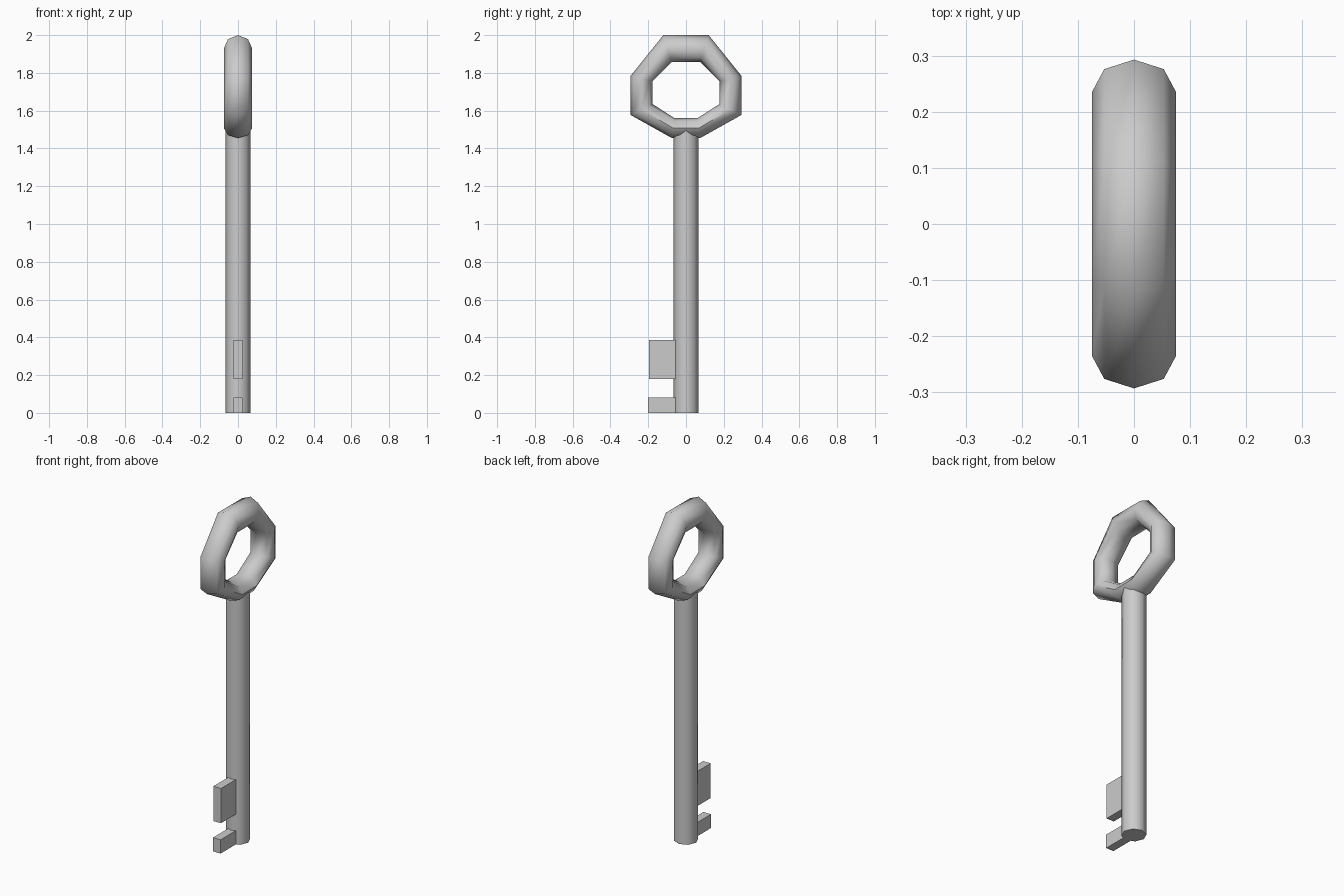
import bpy, bmesh, math

if "Cube" in bpy.data.objects:
    bpy.data.objects.remove(bpy.data.objects["Cube"])


def finish(name, bm, angle):
    bmesh.ops.recalc_face_normals(bm, faces=bm.faces)
    me = bpy.data.meshes.new(name)
    bm.to_mesh(me)
    bm.free()
    ob = bpy.data.objects.new(name, me)
    bpy.context.collection.objects.link(ob)
    bpy.ops.object.select_all(action='DESELECT')
    ob.select_set(True)
    bpy.context.view_layer.objects.active = ob
    bpy.ops.object.shade_smooth_by_angle(angle=math.radians(angle))
    return ob


# bow: eight-sided ring with an oval eight-sided section, (y, z) half outlines
outer = [(0.12, 2.0), (0.293, 1.785), (0.293, 1.577), (0.075, 1.455)]
inner = [(0.075, 1.857), (0.177, 1.755), (0.177, 1.635), (0.06, 1.56)]
mirror = lambda pts: pts + [(-y, z) for y, z in reversed(pts)]
bm = bmesh.new()
rings = []
for (yo, zo), (yi, zi) in zip(mirror(outer), mirror(inner)):
    ring = []
    for k in range(8):
        a = k * math.pi / 4
        t = (1 + math.cos(a)) / 2
        ring.append(bm.verts.new((0.075 * math.sin(a),
                                  yi + (yo - yi) * t, zi + (zo - zi) * t)))
    rings.append(ring)
for i in range(8):
    p, q = rings[i], rings[(i + 1) % 8]
    for k in range(8):
        n = (k + 1) % 8
        bm.faces.new((p[k], p[n], q[n], q[k]))
finish("bow", bm, 60)

# shaft: eight-sided rod running up into the bow
bm = bmesh.new()
bmesh.ops.create_cone(bm, cap_ends=True, segments=8, radius1=0.067, radius2=0.067, depth=1.5)
bmesh.ops.translate(bm, verts=bm.verts, vec=(0, 0, 0.75))
finish("shaft", bm, 60)

# bit: two flat teeth
for name, y0, z0, z1 in (("upper_tooth", -0.197, 0.18, 0.387),
                         ("lower_tooth", -0.2, 0.0, 0.082)):
    bm = bmesh.new()
    bmesh.ops.create_cube(bm, size=1)
    for v in bm.verts:
        v.co = (v.co.x * 0.05, y0 if v.co.y < 0 else -0.03, z0 if v.co.z < 0 else z1)
    finish(name, bm, 30)
